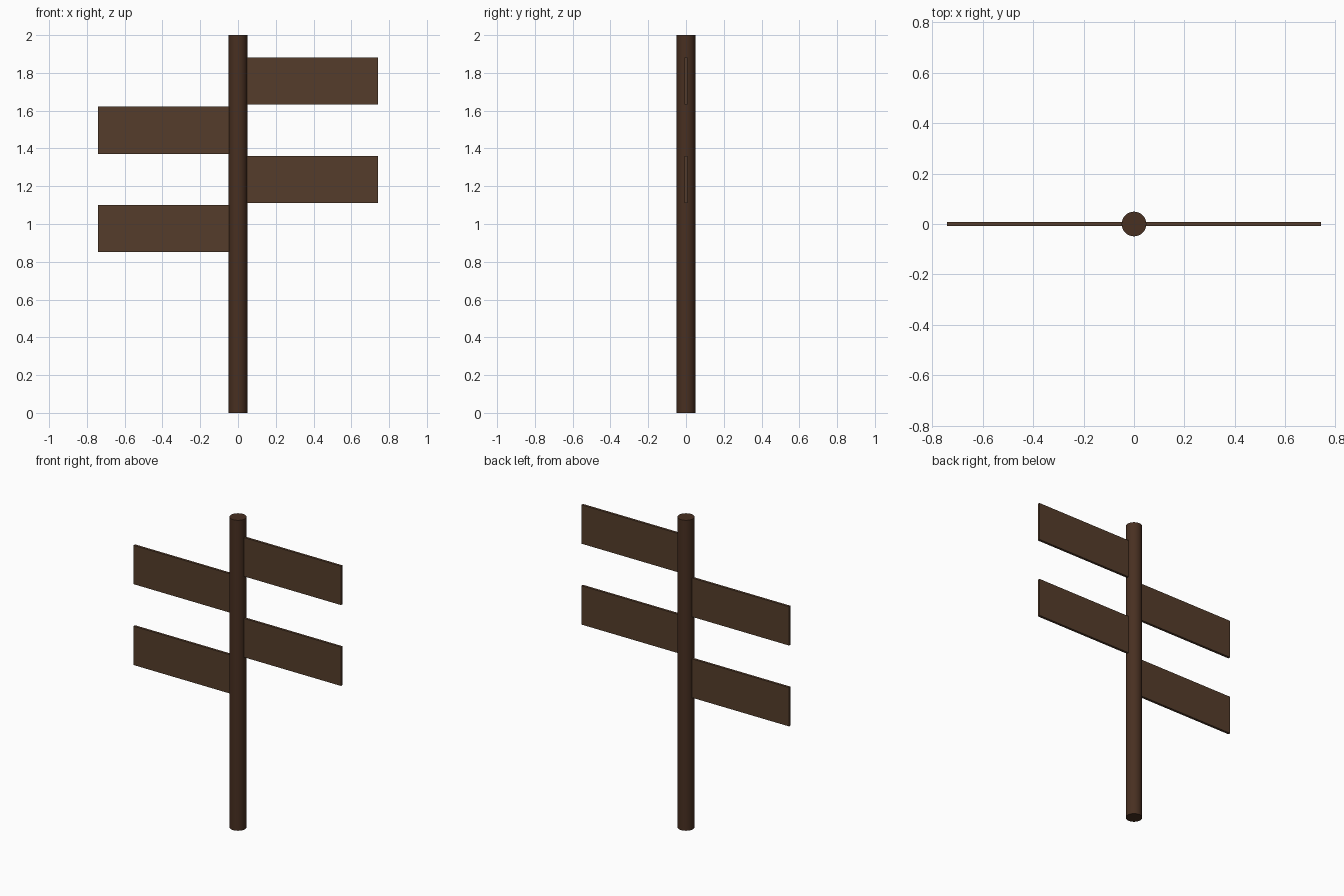
import bpy

if "Cube" in bpy.data.objects:
    bpy.data.objects.remove(bpy.data.objects["Cube"])


def material(name, color):
    m = bpy.data.materials.new(name)
    m.diffuse_color = (*color, 1)
    m.use_nodes = True
    m.node_tree.nodes["Principled BSDF"].inputs["Base Color"].default_value = m.diffuse_color
    return m


post_wood = material("post_wood", (0.065, 0.029, 0.015))
board_wood = material("board_wood", (0.09, 0.046, 0.024))

# Round post
bpy.ops.mesh.primitive_cylinder_add(vertices=32, radius=0.049, depth=2, location=(0, 0, 1))
post = bpy.context.object
post.name = "post"
post.data.materials.append(post_wood)
bpy.ops.object.shade_smooth_by_angle()

# Sign boards alternating right and left down the post, set into it
length, height, thickness, tip = 0.70, 0.25, 0.016, 0.74
for i in range(4):
    side = 1 if i % 2 == 0 else -1
    x = side * (tip - length / 2)
    bpy.ops.mesh.primitive_cube_add(size=1, location=(x, 0, 1.757 - 0.2605 * i))
    board = bpy.context.object
    board.name = f"sign_board_{i + 1}"
    board.scale = (length, thickness, height)
    bpy.ops.object.transform_apply(location=False, rotation=False, scale=True)
    board.data.materials.append(board_wood)
